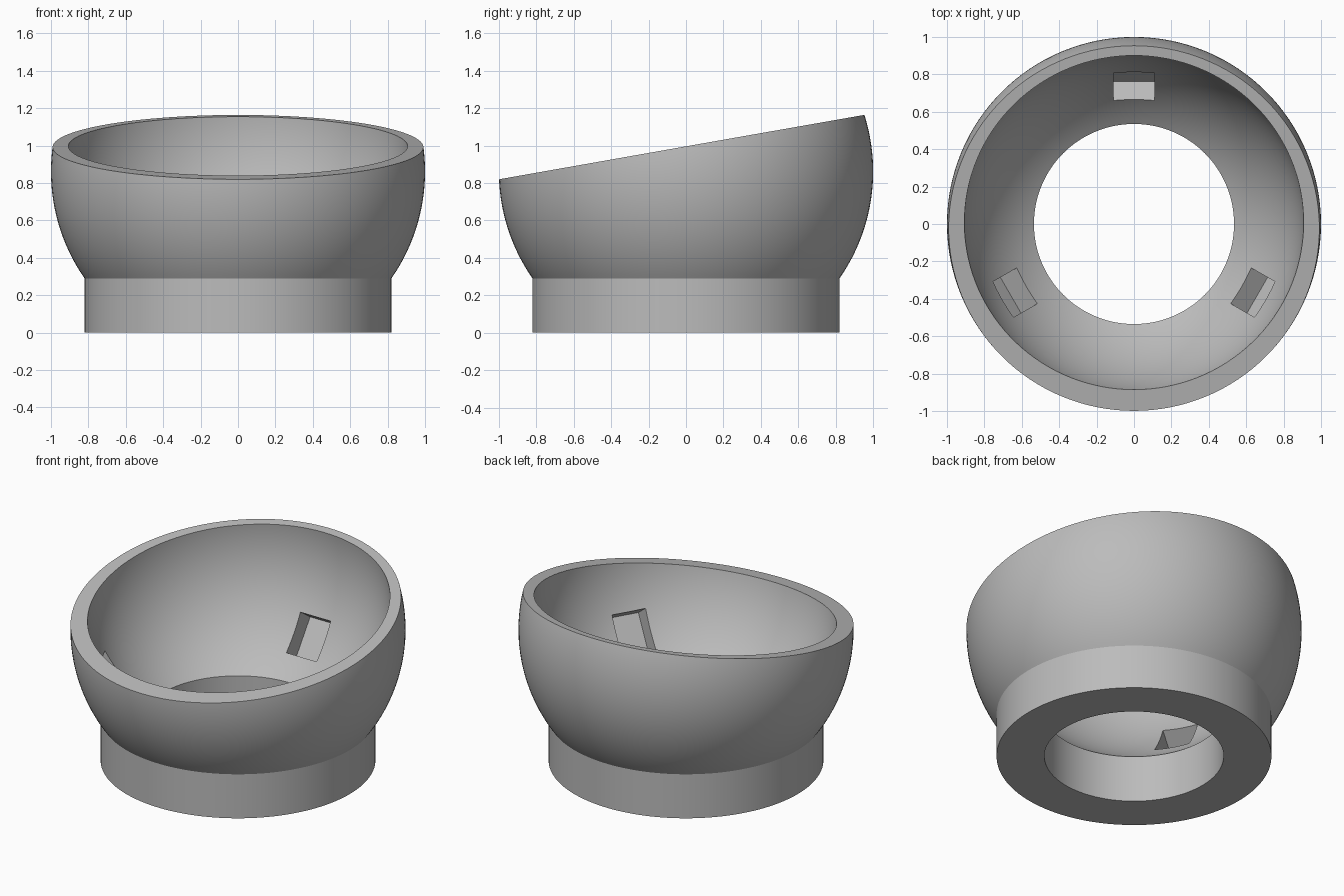
import bpy, bmesh, math
from mathutils import Matrix, Vector

if "Cube" in bpy.data.objects:
    bpy.data.objects.remove(bpy.data.objects["Cube"])

SEG = 128
OUT_R, OUT_Z = 1.0, 0.862      # outer ball radius and centre height
IN_R, IN_Z = 0.908, 1.04       # inner hollow radius and centre height
BASE_R, HOLE_R = 0.82, 0.535
TOP = 1.28                     # height before the slanted trim

grey = bpy.data.materials.new("plain_grey")
grey.diffuse_color = (0.5, 0.5, 0.5, 1)
grey.use_nodes = True
grey.node_tree.nodes["Principled BSDF"].inputs["Base Color"].default_value = grey.diffuse_color


def arc(radius, centre_z, r_start, steps=40):
    """Ball profile from the lower radius r_start up to TOP."""
    a0 = -math.acos(r_start / radius)
    a1 = math.asin((TOP - centre_z) / radius)
    return [(radius * math.cos(a0 + (a1 - a0) * i / steps),
             centre_z + radius * math.sin(a0 + (a1 - a0) * i / steps))
            for i in range(steps + 1)]


def lathe(name, profile):
    """Revolve a closed profile around z."""
    bm = bmesh.new()
    rings = []
    for s in range(SEG):
        a = 2 * math.pi * s / SEG
        rings.append([bm.verts.new((r * math.cos(a), r * math.sin(a), z))
                      for r, z in profile])
    n = len(profile)
    for s in range(SEG):
        p, q = rings[s], rings[(s + 1) % SEG]
        for i in range(n):
            j = (i + 1) % n
            bm.faces.new((p[i], q[i], q[j], p[j]))
    return finish(name, bm)


def box(name, size, matrix):
    bm = bmesh.new()
    bmesh.ops.create_cube(bm, size=1, matrix=matrix @ Matrix.Diagonal((*size, 1)))
    return finish(name, bm)


def finish(name, bm):
    bmesh.ops.recalc_face_normals(bm, faces=bm.faces[:])
    mesh = bpy.data.meshes.new(name)
    bm.to_mesh(mesh)
    bm.free()
    mesh.materials.append(grey)
    obj = bpy.data.objects.new(name, mesh)
    bpy.context.collection.objects.link(obj)
    return obj


def cut(obj, cutter):
    cutter.hide_render = True
    mod = obj.modifiers.new("cut", 'BOOLEAN')
    mod.operation = 'DIFFERENCE'
    mod.solver = 'EXACT'
    mod.object = cutter
    bpy.context.view_layer.objects.active = obj
    bpy.ops.object.modifier_apply(modifier=mod.name)
    bpy.data.objects.remove(cutter)


# Bowl with ring base: outer wall, then inner wall back down through the hole
profile = ([(HOLE_R, 0), (BASE_R, 0)] + arc(OUT_R, OUT_Z, BASE_R)
           + arc(IN_R, IN_Z, HOLE_R)[::-1])
bowl = lathe("bowl", profile)

# Slanted rim, rising ten degrees towards the back
tilt = Matrix.Translation((0, 0, 0.996)) @ Matrix.Rotation(math.radians(10), 4, 'X')
cut(bowl, box("rim_cutter", (4, 4, 1), tilt @ Matrix.Translation((0, 0, 0.5))))

# Three rectangular pockets in the inner wall, aimed at the hollow's centre
for deg in (90, 210, 330):
    m = (Matrix.Translation((0, 0, IN_Z))
         @ Matrix.Rotation(math.radians(deg), 4, 'Z')
         @ Matrix.Rotation(math.radians(34.7), 4, 'Y')
         @ Matrix.Translation((0.915, 0, 0)))
    cut(bowl, box("pocket_cutter", (0.2, 0.22, 0.257), m))

bpy.ops.object.select_all(action='DESELECT')
bowl.select_set(True)
bpy.context.view_layer.objects.active = bowl
bpy.ops.object.shade_smooth_by_angle(angle=math.radians(25))
